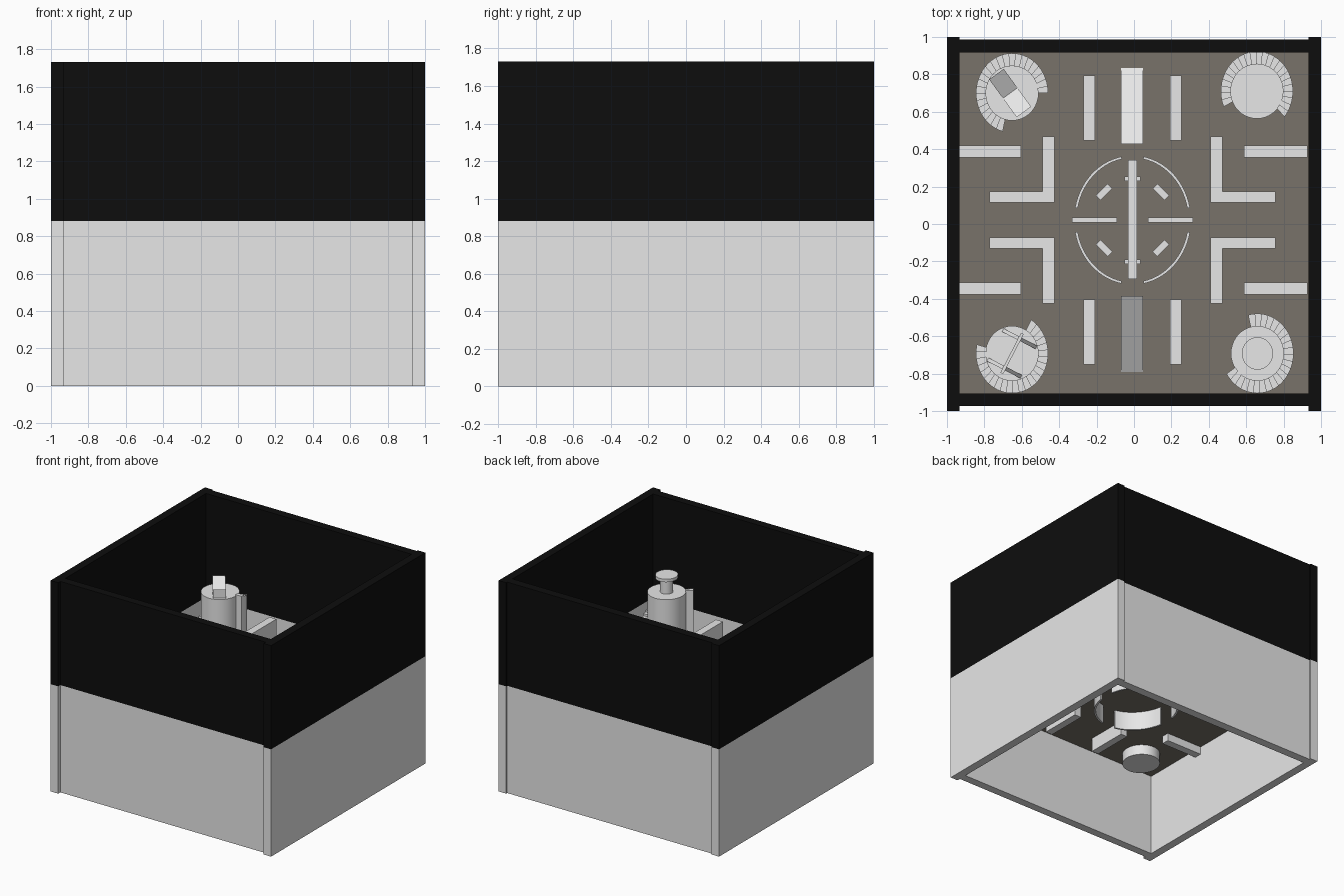
import bpy, bmesh, math
from mathutils import Vector

if "Cube" in bpy.data.objects:
    bpy.data.objects.remove(bpy.data.objects["Cube"])

def material(name, rgb):
    m = bpy.data.materials.new(name)
    m.diffuse_color = (*rgb, 1)
    m.use_nodes = True
    m.node_tree.nodes["Principled BSDF"].inputs["Base Color"].default_value = m.diffuse_color
    return m

LIGHT = material("light grey", (0.8, 0.8, 0.8))
BLACK = material("black", (0.004, 0.004, 0.004))
BROWN = material("brown grey", (0.19, 0.168, 0.142))

FLOOR, TOWER_TOP = 0.69, 1.085
CX, CY = -0.008, 0.021          # centre of the arena layout

def finish(name, bm, mat, smooth=False):
    bmesh.ops.recalc_face_normals(bm, faces=bm.faces)
    me = bpy.data.meshes.new(name)
    bm.to_mesh(me)
    bm.free()
    ob = bpy.data.objects.new(name, me)
    bpy.context.collection.objects.link(ob)
    me.materials.append(mat)
    if smooth:
        bpy.context.view_layer.objects.active = ob
        ob.select_set(True)
        bpy.ops.object.shade_smooth_by_angle()
        ob.select_set(False)
    return ob

def prism(bm, ring, offset):
    """Extrude a closed ring of points by an offset vector."""
    a = [bm.verts.new(p) for p in ring]
    b = [bm.verts.new(Vector(p) + Vector(offset)) for p in ring]
    bm.faces.new(a)
    bm.faces.new(b)
    for i in range(len(a)):
        j = (i + 1) % len(a)
        bm.faces.new((a[i], a[j], b[j], b[i]))

def box(name, x0, x1, y0, y1, z0, z1, mat=LIGHT):
    bm = bmesh.new()
    prism(bm, [(x0, y0, z0), (x1, y0, z0), (x1, y1, z0), (x0, y1, z0)], (0, 0, z1 - z0))
    return finish(name, bm, mat)

def oriented_box(name, centre, size, angle):
    ob = box(name, -size[0]/2, size[0]/2, -size[1]/2, size[1]/2, -size[2]/2, size[2]/2)
    ob.location = centre
    ob.rotation_euler.z = angle
    return ob

def beam(name, a, b, w):
    """Square bar between two points."""
    a, b = Vector(a), Vector(b)
    ob = box(name, -w/2, w/2, -w/2, w/2, 0, (b - a).length)
    ob.location = a
    ob.rotation_mode = 'QUATERNION'
    ob.rotation_quaternion = (b - a).to_track_quat('Z', 'Y')
    return ob

def sector(bm, c, r0, r1, a0, a1, n, z0, z1):
    """Curved wall piece; r0 and r1 are (x, y) radii."""
    angs = [a0 + (a1 - a0) * i / n for i in range(n + 1)]
    pt = lambda r, a: (c[0] + r[0]*math.cos(a), c[1] + r[1]*math.sin(a), z0)
    prism(bm, [pt(r1, a) for a in angs] + [pt(r0, a) for a in reversed(angs)], (0, 0, z1 - z0))

def cylinder(name, c, rx, ry, z0, z1):
    bm = bmesh.new()
    ring = [(c[0] + rx*math.cos(math.tau*i/40), c[1] + ry*math.sin(math.tau*i/40), z0) for i in range(40)]
    prism(bm, ring, (0, 0, z1 - z0))
    return finish(name, bm, LIGHT, True)

# Outer walls: light lower half, black upper half
for part, z0, z1, mat in (("lower", 0, 0.88, LIGHT), ("upper", 0.88, 1.73, BLACK)):
    box(part + "_wall_left", -1, -0.932, -1, 1, z0, z1, mat)
    box(part + "_wall_right", 0.932, 1, -1, 1, z0, z1, mat)
    box(part + "_wall_front", -0.932, 0.932, -0.972, -0.905, z0, z1, mat)
    box(part + "_wall_back", -0.932, 0.932, 0.917, 0.987, z0, z1, mat)

# Floor
box("floor", -0.932, 0.932, -0.905, 0.917, FLOOR - 0.006, FLOOR, BROWN)

# Cover walls, mirrored into four quarters
COVERS = [("side_barrier", 0.2, 0.262, 0.425, 0.773, 0.57, 0.94),
          ("wall_barrier", 0.595, 0.935, 0.335, 0.399, 0.62, 0.94),
          ("corner_barrier_long", 0.417, 0.48, 0.093, 0.447, FLOOR - 0.004, 0.94),
          ("corner_barrier_short", 0.48, 0.764, 0.093, 0.153, FLOOR - 0.004, 0.94)]
for sx in (-1, 1):
    for sy in (-1, 1):
        for name, x0, x1, y0, y1, z0, z1 in COVERS:
            xs = sorted((CX + sx*x0, CX + sx*x1))
            ys = sorted((CY + sy*y0, CY + sy*y1))
            box(name, *xs, *ys, z0, z1)
        # small tangent blocks inside the ring
        oriented_box("ring_block", (CX + sx*0.152, CY + sy*0.15, 0.77), (0.09, 0.035, 0.17),
                     -sx*sy*math.radians(45))

# Ramps falling outwards from the centre
for s in (-1, 1):
    bm = bmesh.new()
    y0, y1 = CY + s*0.407, CY + s*0.82
    prism(bm, [(-0.07, y0, FLOOR - 0.004), (-0.07, y1, FLOOR - 0.004), (-0.07, y0, 0.94)], (0.118, 0, 0))
    finish("ramp", bm, LIGHT)

# Central ring of four arcs with its crossing walls
for k in range(4):
    bm = bmesh.new()
    sector(bm, (CX, CY), (0.298, 0.332), (0.313, 0.346), math.radians(90*k + 11),
           math.radians(90*k + 79), 14, 0.53, 0.94)
    finish("ring_arc", bm, LIGHT, True)
box("centre_wall", CX - 0.025, CX + 0.025, CY - 0.315, CY + 0.322, FLOOR, 0.98)
for s in (-1, 1):
    xs = sorted((CX + s*0.083, CX + s*0.323))
    box("cross_wall", *xs, CY - 0.014, CY + 0.014, FLOOR, 0.94)
    box("centre_crosspiece", CX - 0.043, CX + 0.043, CY + s*0.222 - 0.012,
        CY + s*0.222 + 0.012, FLOOR, 0.94)

# Corner towers with spiral steps rising to the low-angle end
TOWERS = {"back_left": ((-0.652, 0.70), 0, 255), "back_right": ((0.657, 0.71), -40, 203),
          "front_left": ((-0.652, -0.692), 167, 418), "front_right": ((0.66, -0.692), 211, 465)}
STEPS = 24
for name, (c, a0, a1) in TOWERS.items():
    cylinder(name + "_tower", c, 0.142, 0.147, 0.6, TOWER_TOP)
    bm = bmesh.new()
    for i in range(STEPS):
        b0 = math.radians(a0 + (a1 - a0)*i/STEPS)
        b1 = math.radians(a0 + (a1 - a0)*(i + 1)/STEPS)
        z = TOWER_TOP + 0.01 - (TOWER_TOP - FLOOR) * i / STEPS
        sector(bm, c, (0.138, 0.143), (0.193, 0.213), b0, b1, 2, FLOOR - 0.003, z)
    finish(name + "_spiral_steps", bm, LIGHT)

# Back left tower: block with a V-shaped top
bm = bmesh.new()
prism(bm, [(-0.048, -0.125, 0), (-0.048, 0.125, 0), (-0.048, 0.125, 0.07),
           (-0.048, 0, 0.004), (-0.048, -0.125, 0.07)], (0.096, 0, 0))
v = finish("notched_block", bm, LIGHT)
v.location = (-0.662, 0.70, TOWER_TOP)
v.rotation_euler.z = math.radians(36)

# Front right tower: post with a round cap
c = TOWERS["front_right"][0]
cylinder("cap_post", c, 0.048, 0.05, TOWER_TOP, 1.21)
cylinder("round_cap", c, 0.083, 0.087, 1.2, 1.225)

# Front left tower: trestle with a beam on two pairs of splayed legs
c = Vector((*TOWERS["front_left"][0], 0))
along, across = Vector((0.46, 0.89, 0)), Vector((0.89, -0.46, 0))
top = Vector((0, 0, TOWER_TOP + 0.12))
beam("trestle_beam", c - along*0.12 + top, c + along*0.12 + top, 0.016)
for s in (-1, 1):
    for t in (-1, 1):
        foot = c + along*s*0.088 + across*t*0.092 + Vector((0, 0, TOWER_TOP))
        beam("trestle_leg", foot, c + along*s*0.088 + top, 0.02)
